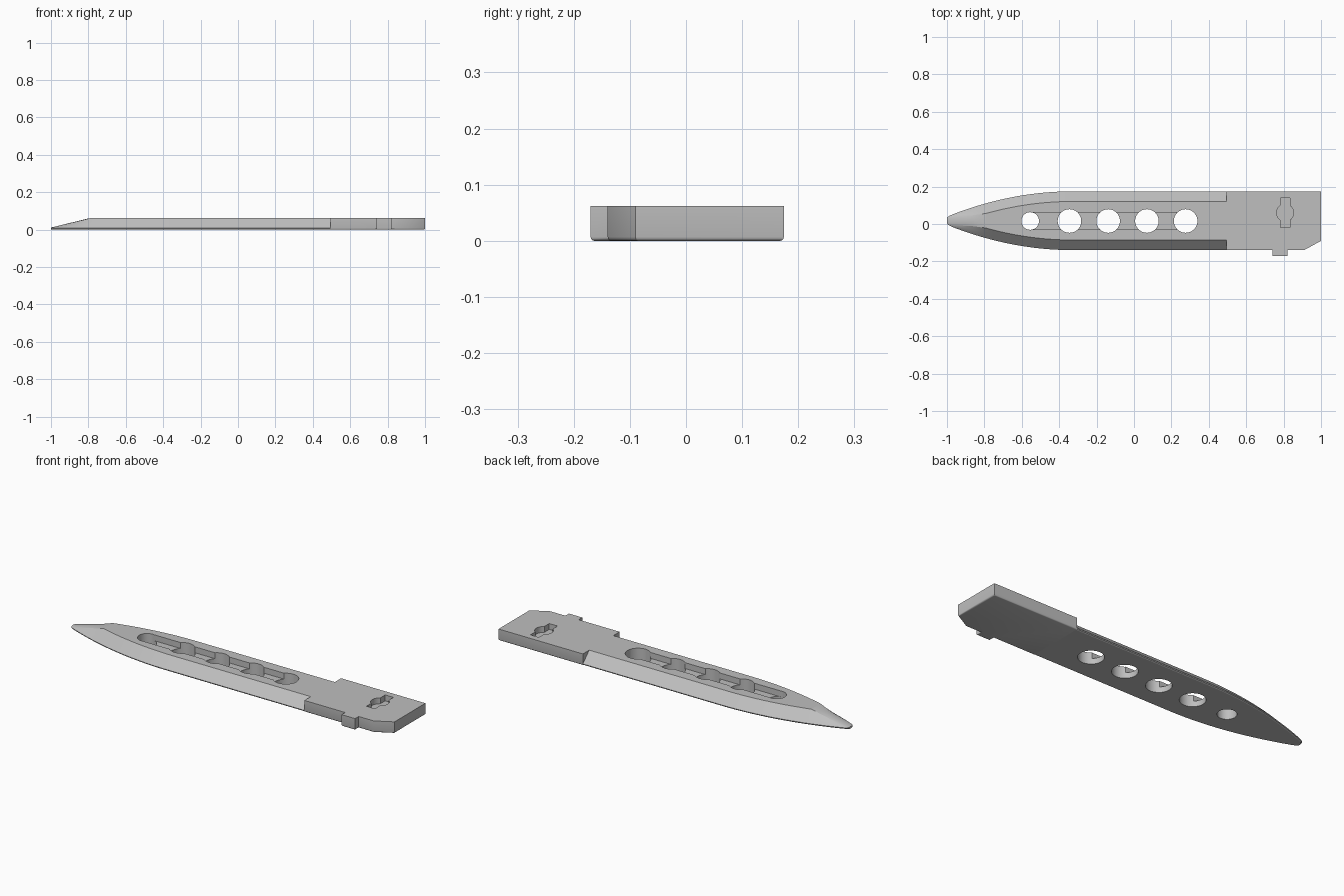
import bpy, bmesh, math

if "Cube" in bpy.data.objects:
    bpy.data.objects.remove(bpy.data.objects["Cube"], do_unlink=True)

THICK, EDGE_Z, MID_Y = 0.062, 0.008, 0.0175   # thickness, cutting edge height, blade axis
HALF, BEVEL = 0.157, 0.054                    # half width, bevel width
JOIN, TAPER, RIDGE = 0.495, -0.33, -0.79      # blade end, start of taper, start of tip

steel = bpy.data.materials.new("grey steel")
steel.use_nodes = True
steel.diffuse_color = (0.52, 0.52, 0.52, 1)
steel.node_tree.nodes["Principled BSDF"].inputs["Base Color"].default_value = (0.52, 0.52, 0.52, 1)


def make_object(name, bm):
    bmesh.ops.recalc_face_normals(bm, faces=bm.faces)
    mesh = bpy.data.meshes.new(name)
    bm.to_mesh(mesh)
    bm.free()
    mesh.materials.append(steel)
    obj = bpy.data.objects.new(name, mesh)
    bpy.context.collection.objects.link(obj)
    return obj


def prism(name, outline, z0, z1, round_bottom=False):
    bm = bmesh.new()
    base = bm.faces.new([bm.verts.new((x, y, z0)) for x, y in outline])
    top = bmesh.ops.extrude_face_region(bm, geom=[base], use_keep_orig=True)["geom"]
    bmesh.ops.translate(bm, vec=(0, 0, z1 - z0),
                        verts=[v for v in top if isinstance(v, bmesh.types.BMVert)])
    if round_bottom:
        # soften the lower rim, except where it meets the blade
        rim = [e for e in bm.edges if all(v.co.z < z0 + 1e-5 for v in e.verts)
               and not all(v.co.x < JOIN + 1e-4 for v in e.verts)]
        bmesh.ops.bevel(bm, geom=rim, offset=0.007, segments=3, profile=0.5, affect='EDGES')
    return make_object(name, bm)


def circle(cx, cy, r, n=48):
    return [(cx + r * math.cos(2 * math.pi * i / n), cy + r * math.sin(2 * math.pi * i / n))
            for i in range(n)]


def rect(x0, x1, y0, y1):
    return [(x0, y0), (x1, y0), (x1, y1), (x0, y1)]


def cut(target, cutter):
    cutter.hide_render = True
    mod = target.modifiers.new("cut", 'BOOLEAN')
    mod.operation, mod.solver, mod.object = 'DIFFERENCE', 'EXACT', cutter
    bpy.context.view_layer.objects.active = target
    bpy.ops.object.modifier_apply(modifier=mod.name)
    bpy.data.objects.remove(cutter, do_unlink=True)


def half_width(x):
    if x >= TAPER:
        return HALF
    w = HALF - 0.127 * ((TAPER - x) / (TAPER + 0.98)) ** 2
    # round off the very point
    if x < -0.97:
        w = min(w, 0.012 + 0.021 * math.sqrt(max(0, (x + 1) / 0.03)))
    return w


def section(x, n=16):
    """Cross-section: rounded underside, then a bevelled top that becomes domed at the tip."""
    w = half_width(x)
    u = min(1, (x + 1) / (RIDGE + 1))
    height = 0.003 + (THICK - EDGE_Z - 0.003) * u
    shoulder = max(w - BEVEL, 0.2 * w)
    pts = [(w - 0.007, 0), (w - 0.002, 0.003)]
    q = n // 4
    for i in range(n + 1):
        a = math.pi * i / n
        j = min(i, n - i)
        if j <= q:
            flat_y, flat_z = w + (shoulder - w) * j / q, j / q
        else:
            flat_y, flat_z = shoulder * (1 - (j - q) / q), 1
        flat_y *= 1 if i <= n // 2 else -1
        y = flat_y * u + w * math.cos(a) * (1 - u)
        z = flat_z * u + math.sin(a) * (1 - u)
        pts.append((y, EDGE_Z + height * z))
    pts += [(-w + 0.002, 0.003), (-w + 0.007, 0)]
    return [(x, MID_Y + y, z) for y, z in pts]


# Blade: sections lofted from the point to the handle
stations = [-1, -0.998, -0.994, -0.985, -0.97]
stations += [-0.97 + (RIDGE + 0.97) * i / 5 for i in range(1, 6)]
stations += [RIDGE + (TAPER - RIDGE) * i / 14 for i in range(1, 15)] + [JOIN]
bm = bmesh.new()
rings = [[bm.verts.new(p) for p in section(x)] for x in stations]
for a, b in zip(rings, rings[1:]):
    for i in range(len(a)):
        k = (i + 1) % len(a)
        bm.faces.new((a[i], a[k], b[k], b[i]))
bm.faces.new(rings[0])
bm.faces.new(rings[-1])
blade = make_object("blade", bm)

# Groove and round holes along the blade
HOLE_Y = 0.016
cut(blade, prism("groove_cutter", rect(-0.555, 0.275, HOLE_Y - 0.046, HOLE_Y + 0.046), 0.03, 0.1))
for x, r in [(-0.555, 0.047)] + [(-0.345 + 0.207 * i, 0.063) for i in range(4)]:
    cut(blade, prism("hole_cutter", circle(x, HOLE_Y, r), -0.05, 0.1))

# Handle block with a clipped corner and a side tab
low, high, tab = MID_Y - HALF, MID_Y + HALF, -0.17
handle = prism("handle", [(JOIN, low), (0.74, low), (0.74, tab), (0.82, tab), (0.82, low),
                          (0.91, low), (1, -0.09), (1, high), (JOIN, high)], 0, THICK, True)

# Keyhole pocket in the handle
cut(handle, prism("slot_cutter", rect(0.783, 0.833, -0.02, 0.14), 0.03, 0.1))
cut(handle, prism("round_cutter", circle(0.808, 0.06, 0.046), 0.03, 0.1))

# Smooth curved surfaces, keep the edges crisp
for obj in (blade, handle):
    bpy.ops.object.select_all(action='DESELECT')
    obj.select_set(True)
    bpy.context.view_layer.objects.active = obj
    bpy.ops.object.shade_smooth_by_angle(angle=math.radians(12 if obj is blade else 32))
